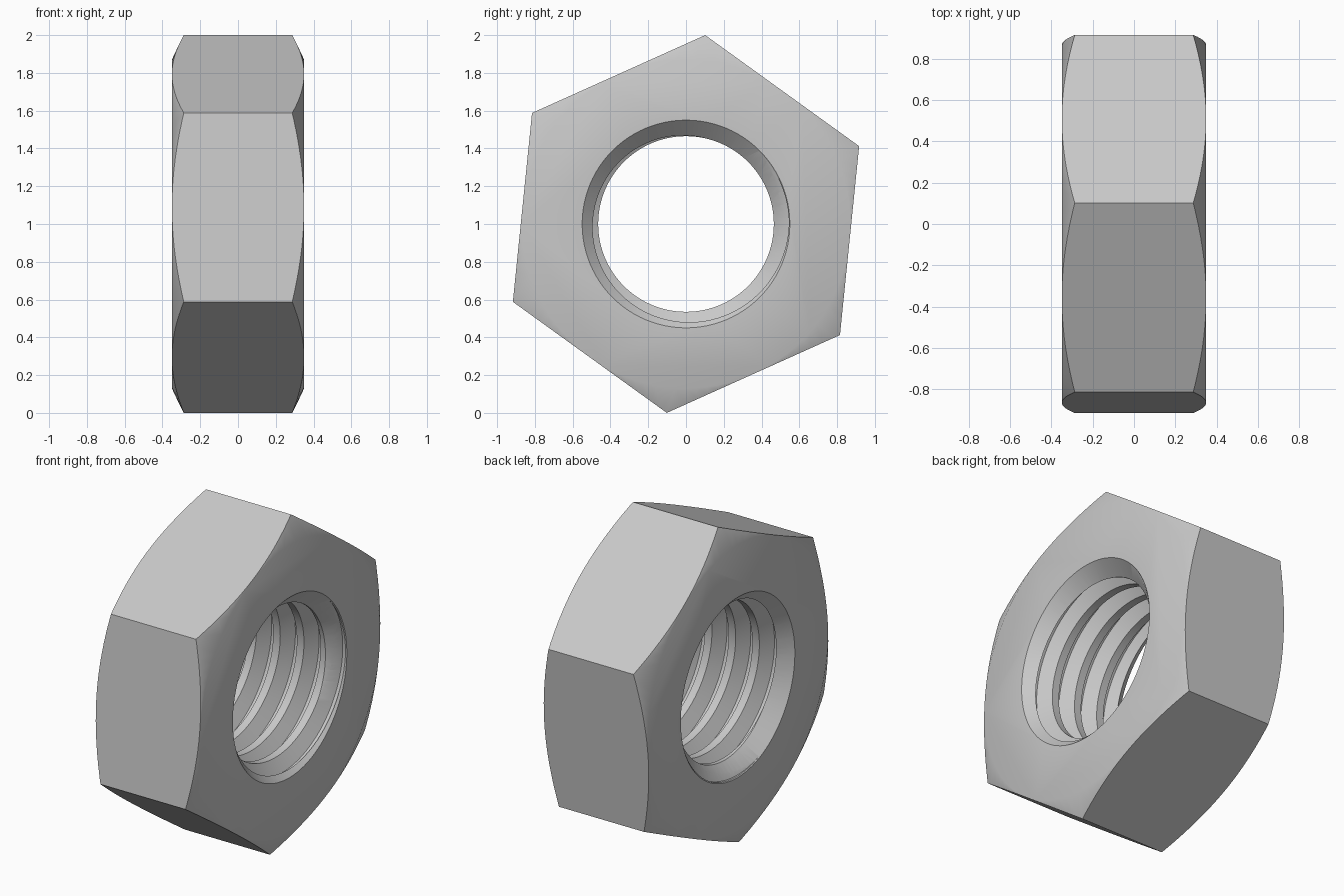
import bpy
import bmesh
from math import cos, sin, pi, radians

SEG = 96            # sides of every round shape
HALF = 0.35         # half thickness along x
HEX_R = 1.005       # centre to hexagon corner
PITCH = 0.16
ROOT_R, CREST_R = 0.545, 0.465

if "Cube" in bpy.data.objects:
    bpy.data.objects.remove(bpy.data.objects["Cube"], do_unlink=True)

steel = bpy.data.materials.new("grey steel")
steel.use_nodes = True
steel.diffuse_color = (0.58, 0.58, 0.58, 1)
steel.node_tree.nodes["Principled BSDF"].inputs["Base Color"].default_value = (0.58, 0.58, 0.58, 1)


def finish(name, bm):
    """Turn a bmesh into a linked object with outward normals."""
    bmesh.ops.recalc_face_normals(bm, faces=bm.faces)
    mesh = bpy.data.meshes.new(name)
    bm.to_mesh(mesh)
    bm.free()
    mesh.materials.append(steel)
    obj = bpy.data.objects.new(name, mesh)
    obj.location.z = 1
    bpy.context.collection.objects.link(obj)
    return obj


def lathe(name, profile, sides=SEG, start=0.0):
    """Closed solid from (x, radius) points turned around the x axis."""
    bm = bmesh.new()
    angles = [start + 2 * pi * j / sides for j in range(sides)]
    rings = [[bm.verts.new((x, r * cos(a), r * sin(a))) for a in angles] for x, r in profile]
    for low, high in zip(rings, rings[1:]):
        for j in range(sides):
            k = (j + 1) % sides
            bm.faces.new((low[j], low[k], high[k], high[j]))
    bm.faces.new(rings[0])
    bm.faces.new(rings[-1])
    return finish(name, bm)


def thread_core(name):
    """Solid right-handed screw, longer than the nut."""
    flank = (ROOT_R - CREST_R) * 0.577
    root = 0.02
    crest = PITCH - root - 2 * flank
    section = [(-root, ROOT_R), (0, ROOT_R), (flank, CREST_R), (flank + crest, CREST_R)]
    n = len(section)
    bm = bmesh.new()
    rows = []
    for turn in range(-6, 3):
        for offset, r in section:
            x = 0.345 + offset + PITCH * turn
            rows.append([bm.verts.new((x + PITCH * j / SEG,
                                       r * cos(2 * pi * j / SEG),
                                       r * sin(2 * pi * j / SEG))) for j in range(SEG)])

    def vert(i, j):
        # One full turn lands on the same section point a pitch further on
        return rows[i][j] if j < SEG else rows[i + n][0]

    for i in range(len(rows) - n - 1):
        for j in range(SEG):
            bm.faces.new((vert(i, j), vert(i, j + 1), vert(i + 1, j + 1), vert(i + 1, j)))
    loose = [v for v in bm.verts if not v.link_faces]
    bmesh.ops.delete(bm, geom=loose, context='VERTS')

    # Close both ends with a fan to the axis
    rim = [e for e in bm.edges if e.is_boundary]
    for side in (-1, 1):
        edges = [e for e in rim if e.verts[0].co.x * side > 0]
        xs = [v.co.x for e in edges for v in e.verts]
        tip = bm.verts.new(((min(xs) + max(xs)) / 2, 0, 0))
        for e in edges:
            bm.faces.new((e.verts[0], e.verts[1], tip))
    return finish(name, bm)


def cut(target, tool, operation):
    tool.hide_render = True
    mod = target.modifiers.new(tool.name, 'BOOLEAN')
    mod.operation = operation
    mod.solver = 'EXACT'
    mod.object = tool
    bpy.ops.object.select_all(action='DESELECT')
    bpy.context.view_layer.objects.active = target
    target.select_set(True)
    bpy.ops.object.modifier_apply(modifier=mod.name)
    bpy.data.objects.remove(tool, do_unlink=True)


# Six-sided body, slightly turned about its axis
nut = lathe("hex_nut", [(-0.4, HEX_R), (0.4, HEX_R)], sides=6, start=radians(84.2))

# Conical chamfer on the corners of both faces
cut(nut, lathe("chamfer_shape", [(-HALF, 0.87), (-0.243, 1.1), (0.243, 1.1), (HALF, 0.87)]), 'INTERSECT')

# Countersunk hole, then the thread
cut(nut, lathe("countersink_cutter", [(-0.36, 0.56), (-0.2, 0.4), (0.2, 0.4), (0.36, 0.56)]), 'DIFFERENCE')
cut(nut, thread_core("thread_cutter"), 'DIFFERENCE')

bpy.ops.object.shade_smooth_by_angle(angle=radians(30))
